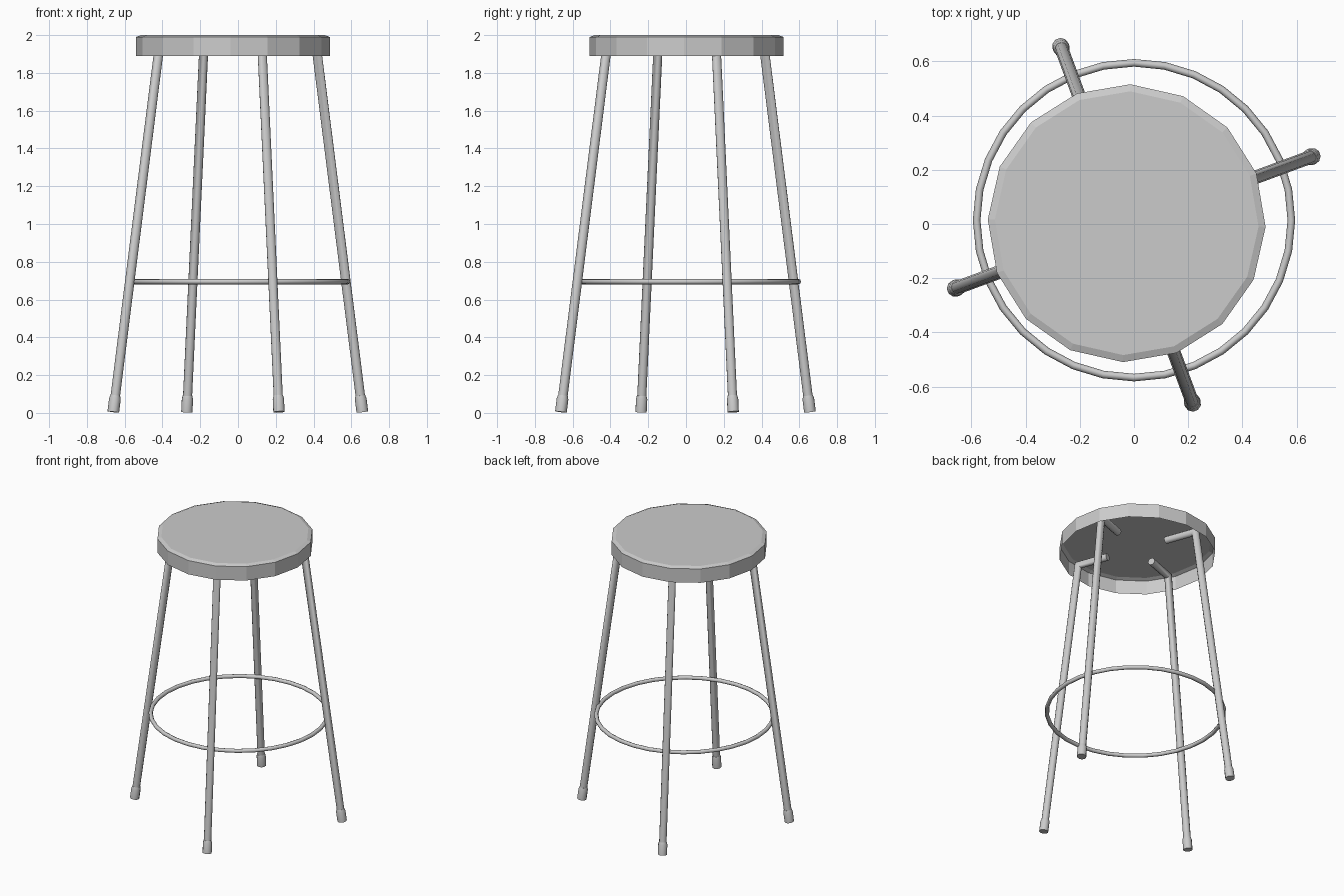
import bpy, bmesh, math
from mathutils import Vector

if "Cube" in bpy.data.objects:
    bpy.data.objects.remove(bpy.data.objects["Cube"])


def make_object(name, bm, smooth_angle=None):
    bmesh.ops.recalc_face_normals(bm, faces=bm.faces[:])
    mesh = bpy.data.meshes.new(name)
    bm.to_mesh(mesh)
    bm.free()
    ob = bpy.data.objects.new(name, mesh)
    bpy.context.collection.objects.link(ob)
    if smooth_angle:
        bpy.ops.object.select_all(action='DESELECT')
        ob.select_set(True)
        bpy.context.view_layer.objects.active = ob
        bpy.ops.object.shade_smooth_by_angle(angle=math.radians(smooth_angle))
    return ob


def bridge(bm, a, b):
    n = len(a)
    for i in range(n):
        j = (i + 1) % n
        bm.faces.new((a[i], a[j], b[j], b[i]))


def tube(name, path, radii, side, sides=10):
    """Capped tube along a planar path, mitred at bends; side is the plane normal."""
    bm = bmesh.new()
    rings = []
    dirs = [(q - p).normalized() for p, q in zip(path, path[1:])]
    for i, (p, r) in enumerate(zip(path, radii)):
        d0, d1 = dirs[max(i - 1, 0)], dirs[min(i, len(dirs) - 1)]
        t = (d0 + d1).normalized()
        normal = t.cross(side) / t.dot(d0)
        rings.append([bm.verts.new(p + r * (math.cos(a) * side + math.sin(a) * normal))
                      for a in (2 * math.pi * k / sides for k in range(sides))])
    for a, b in zip(rings, rings[1:]):
        bridge(bm, a, b)
    bm.faces.new(rings[0])
    bm.faces.new(rings[-1])
    return make_object(name, bm, 50)


# Seat: 16-sided shell, open underneath, with a small bevel on the top edge
bm = bmesh.new()
rings = []
for r, z in ((0.513, 1.89), (0.513, 1.99), (0.487, 2.0)):
    rings.append([bm.verts.new((-0.027 + r * math.cos(a), 0.003 + r * math.sin(a), z))
                  for a in (math.radians(22.5 * k - 1.5) for k in range(16))])
bridge(bm, rings[0], rings[1])
bridge(bm, rings[1], rings[2])
bm.faces.new(rings[2])
make_object("seat", bm)

# Four splayed legs bent inwards under the seat, each with a rubber foot
LEGS = (("right", 20.3, -0.001, 0.006), ("back", 110.3, -0.027, -0.003),
        ("left", 200.3, -0.001, 0.006), ("front", 290.3, -0.027, -0.003))
for name, deg, cx, cy in LEGS:
    a = math.radians(deg)
    out = Vector((math.cos(a), math.sin(a), 0))
    side = Vector((-math.sin(a), math.cos(a), 0))
    up = Vector((0, 0, 1))
    centre = Vector((cx, cy, 0))
    base = centre + out * 0.703 + up * 0.005
    bend = centre + out * 0.442 + up * 1.945
    tip = centre + out * 0.22 + up * 1.945
    axis = (bend - base).normalized()
    tube(name + "_leg", [base + axis * 0.02, bend, tip], [0.025] * 3, side)
    tube(name + "_foot", [base, base + axis * 0.07, base + axis * 0.088],
         [0.031, 0.031, 0.026], side)

# Footrest ring joining the legs
bm = bmesh.new()
loops = []
for k in range(32):
    a = 2 * math.pi * k / 32
    loops.append([])
    for m in range(8):
        b = 2 * math.pi * m / 8
        r = 0.581 + 0.014 * math.cos(b)
        loops[-1].append(bm.verts.new((r * math.cos(a), 0.014 + r * math.sin(a),
                                       0.695 + 0.014 * math.sin(b))))
for k in range(32):
    bridge(bm, loops[k], loops[(k + 1) % 32])
make_object("footrest_ring", bm, 50)
